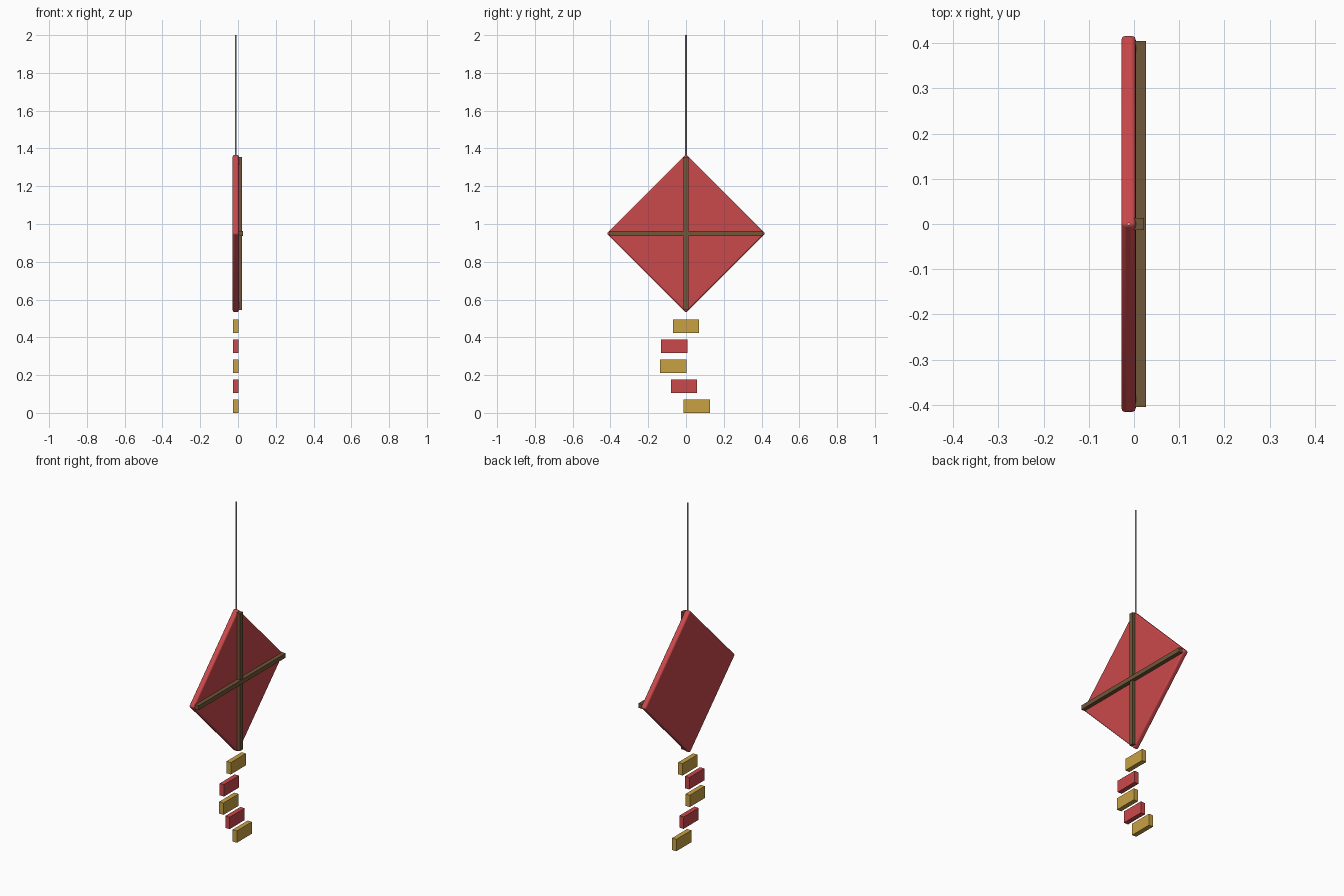
import bpy
import math

if "Cube" in bpy.data.objects:
    bpy.data.objects.remove(bpy.data.objects["Cube"], do_unlink=True)


def material(name, rgb):
    m = bpy.data.materials.new(name)
    m.use_nodes = True
    color = (*rgb, 1.0)
    m.diffuse_color = color
    m.node_tree.nodes["Principled BSDF"].inputs["Base Color"].default_value = color
    return m


red = material("red cloth", (0.59, 0.065, 0.07))
gold = material("gold cloth", (0.58, 0.36, 0.056))
wood = material("brown wood", (0.16, 0.092, 0.04))
cord = material("grey cord", (0.55, 0.54, 0.52))


def box(name, center, size, mat, tilt=0.0):
    bpy.ops.mesh.primitive_cube_add(size=1, location=center, rotation=(tilt, 0, 0))
    ob = bpy.context.object
    ob.name = name
    ob.scale = size
    bpy.ops.object.transform_apply(location=False, rotation=False, scale=True)
    ob.data.materials.append(mat)
    return ob


CENTER_Z = 0.95
SAIL_X = -0.012

# Diamond sail: a thin square turned on its corner, with softened edges
side = 0.42 * math.sqrt(2)
sail = box("sail", (SAIL_X, 0, CENTER_Z), (0.032, side, side), red, math.pi / 4)
bevel = sail.modifiers.new("soft edges", 'BEVEL')
bevel.width = 0.009
bevel.segments = 3
bpy.ops.object.shade_smooth_by_angle(angle=math.radians(35))

# Crossed spars on the left face
box("upright_spar", (0.011, 0, CENTER_Z), (0.022, 0.026, 0.81), wood)
box("cross_spar", (0.0145, 0, CENTER_Z), (0.025, 0.81, 0.026), wood)

# Line rising from the top corner
top, bottom = 2.0, 1.35
bpy.ops.mesh.primitive_cylinder_add(vertices=8, radius=0.004, depth=top - bottom,
                                    location=(SAIL_X, 0, (top + bottom) / 2))
line = bpy.context.object
line.name = "line"
line.data.materials.append(cord)
bpy.ops.object.shade_smooth_by_angle(angle=math.radians(50))

# Tail pieces swaying from side to side
for i in range(5):
    box(f"tail_piece_{i + 1}", (SAIL_X, -0.075 * math.sin(i), 0.459 - 0.106 * i),
        (0.028, 0.14, 0.07), red if i % 2 else gold)
